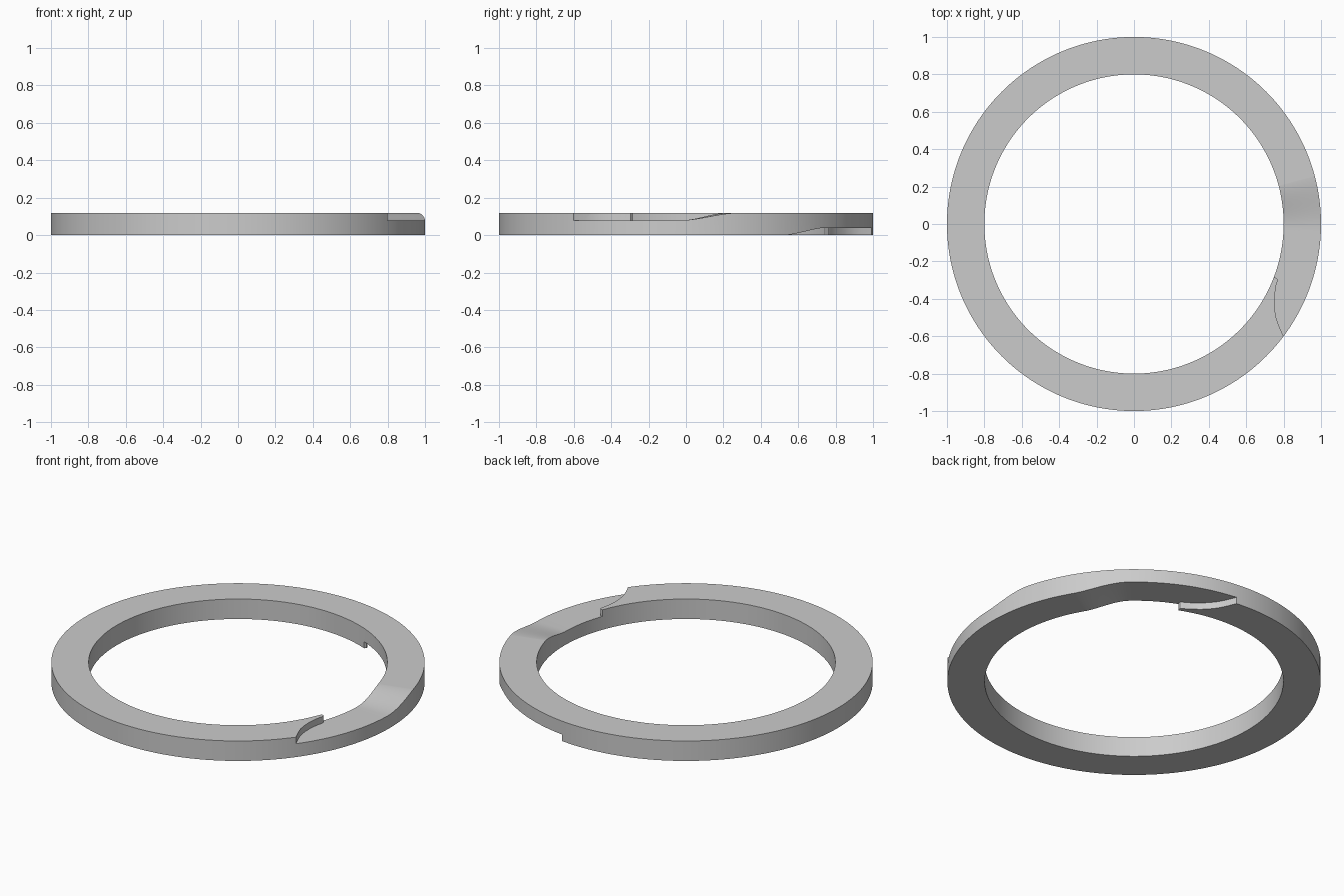
import bpy, bmesh
from math import radians, cos, sin, pi
from mathutils import Matrix

OUTER, INNER, HEIGHT = 1.0, 0.8, 0.118
STEP = 0.039                      # depth of each end recess
RAMP = (-2.0, 16.0)               # ramp start and end, degrees
AXIS = 23.2                       # direction of the half-turn symmetry axis
SEGMENTS = 192

# Curved end wall of a recess: (radius, angle) from the bore outward
END_CURVE = [(0.72, -20.9), (0.805, -20.9), (0.814, -20.7), (0.822, -21.1), (0.826, -22.0),
             (0.828, -23.3), (0.838, -25.8), (0.855, -28.6), (0.88, -31.2),
             (0.91, -33.4), (0.95, -35.2), (1.0, -36.9), (1.08, -39.5)]

cube = bpy.data.objects.get("Cube")
if cube:
    bpy.data.objects.remove(cube)


def polar(r, deg, z):
    return (r * cos(radians(deg)), r * sin(radians(deg)), z)


def make_object(name, bm):
    bmesh.ops.recalc_face_normals(bm, faces=bm.faces)
    mesh = bpy.data.meshes.new(name)
    bm.to_mesh(mesh)
    bm.free()
    obj = bpy.data.objects.new(name, mesh)
    bpy.context.collection.objects.link(obj)
    return obj


def make_ring():
    """Rectangular section swept through a full turn."""
    bm = bmesh.new()
    section = [(INNER, 0), (OUTER, 0), (OUTER, HEIGHT), (INNER, HEIGHT)]
    loops = [[bm.verts.new(polar(r, 360 * i / SEGMENTS, z)) for r, z in section]
             for i in range(SEGMENTS)]
    for i, a in enumerate(loops):
        b = loops[(i + 1) % SEGMENTS]
        for k in range(4):
            n = (k + 1) % 4
            bm.faces.new((a[k], b[k], b[n], a[n]))
    return make_object("spiral_ring", bm)


def make_cutter(name, matrix):
    """Recess floor with an eased ramp, extruded upward into a solid."""
    bm = bmesh.new()
    flat_rows, ramp_rows = 8, 14
    rows = []
    for r, start in END_CURVE:
        row = []
        for i in range(flat_rows):
            row.append((start + (RAMP[0] - start) * i / flat_rows, 0))
        for i in range(ramp_rows + 1):
            t = i / ramp_rows
            row.append((RAMP[0] + (RAMP[1] - RAMP[0]) * t, t * t * (3 - 2 * t)))
        rows.append([bm.verts.new(polar(r, a, HEIGHT - STEP + (STEP + 0.0005) * e))
                     for a, e in row])
    for a, b in zip(rows, rows[1:]):
        for i in range(len(a) - 1):
            bm.faces.new((a[i], b[i], b[i + 1], a[i + 1]))
    top = bmesh.ops.extrude_face_region(bm, geom=bm.faces[:], use_keep_orig=True)
    for item in top["geom"]:
        if isinstance(item, bmesh.types.BMVert):
            item.co.z = HEIGHT + 0.1
    bm.transform(matrix)
    cutter = make_object(name, bm)
    cutter.hide_render = True
    return cutter


ring = make_ring()

# The lower recess is the upper one turned over about a horizontal axis
mid = Matrix.Translation((0, 0, HEIGHT / 2))
axis = polar(1, AXIS, 0)
half_turn = mid @ Matrix.Rotation(pi, 4, axis) @ mid.inverted()
cutters = [make_cutter("upper_recess_cutter", Matrix.Identity(4)),
           make_cutter("lower_recess_cutter", half_turn)]

bpy.ops.object.select_all(action='DESELECT')
bpy.context.view_layer.objects.active = ring
ring.select_set(True)
for cutter in cutters:
    mod = ring.modifiers.new(cutter.name, 'BOOLEAN')
    mod.operation = 'DIFFERENCE'
    mod.solver = 'EXACT'
    mod.object = cutter
    bpy.ops.object.modifier_apply(modifier=mod.name)
    bpy.data.objects.remove(cutter)

# Plain grey metal
steel = bpy.data.materials.new("grey_steel")
steel.use_nodes = True
colour = (0.6, 0.6, 0.6, 1)
steel.diffuse_color = colour
steel.node_tree.nodes["Principled BSDF"].inputs["Base Color"].default_value = colour
ring.data.materials.clear()
ring.data.materials.append(steel)

bpy.ops.object.shade_smooth_by_angle(angle=radians(25))
